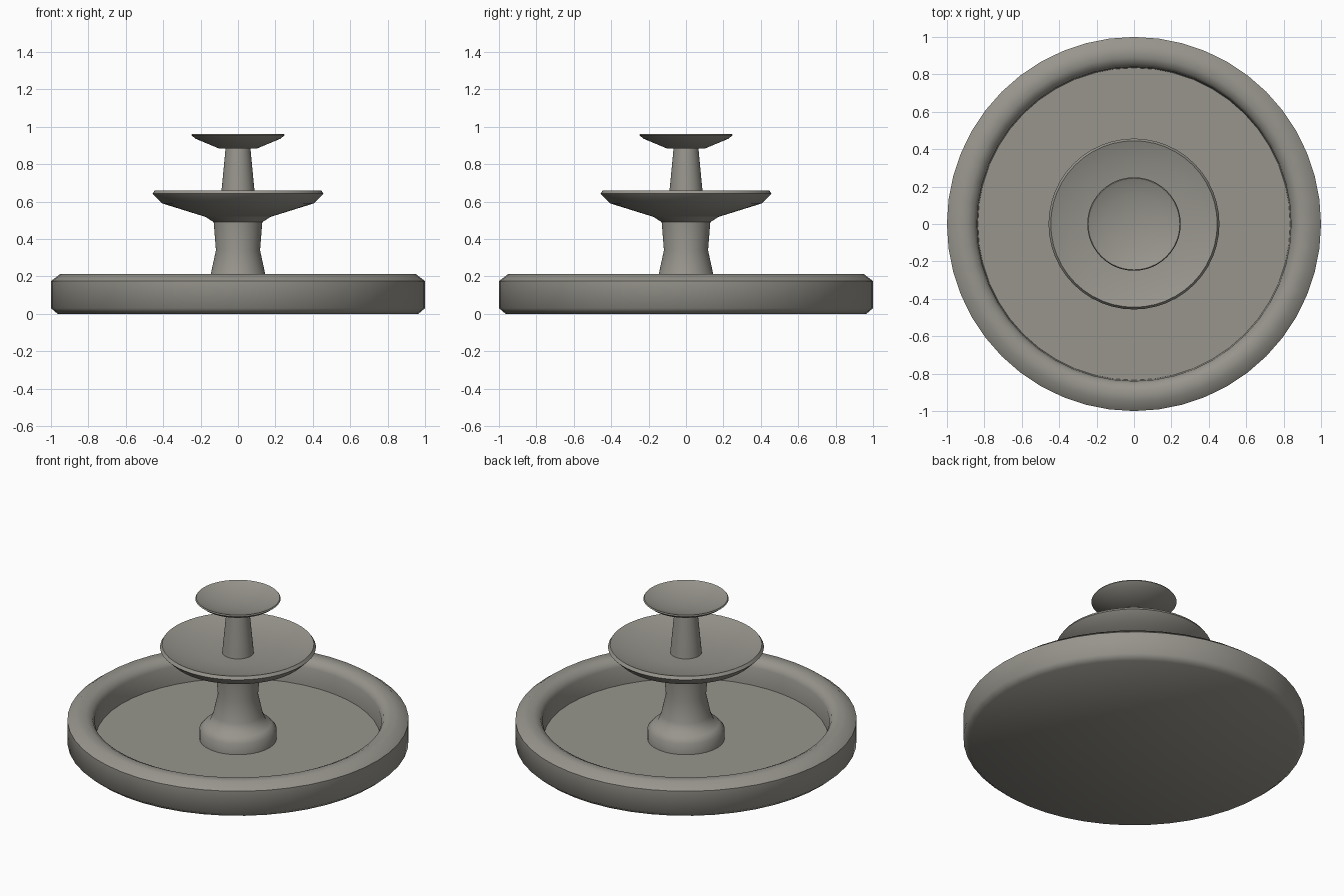
import bpy, bmesh, math

if "Cube" in bpy.data.objects:
    bpy.data.objects.remove(bpy.data.objects["Cube"])

SEGMENTS = 48

stone = bpy.data.materials.new("warm grey stone")
stone.diffuse_color = (0.31, 0.30, 0.265, 1.0)
stone.use_nodes = True
stone.node_tree.nodes["Principled BSDF"].inputs["Base Color"].default_value = stone.diffuse_color


def lathe(name, profile):
    """Spin a closed (radius, height) profile, from axis to axis, around z."""
    bm = bmesh.new()
    rings = []
    for r, z in profile:
        if r == 0:
            rings.append([bm.verts.new((0, 0, z))] * SEGMENTS)
        else:
            rings.append([bm.verts.new((r * math.cos(a), r * math.sin(a), z))
                          for a in (2 * math.pi * i / SEGMENTS for i in range(SEGMENTS))])
    for low, high in zip(rings, rings[1:]):
        for i in range(SEGMENTS):
            j = (i + 1) % SEGMENTS
            corners = [low[i], low[j], high[j], high[i]]
            bm.faces.new(list(dict.fromkeys(corners)))
    bmesh.ops.recalc_face_normals(bm, faces=bm.faces)
    mesh = bpy.data.meshes.new(name)
    bm.to_mesh(mesh)
    bm.free()
    mesh.materials.append(stone)
    obj = bpy.data.objects.new(name, mesh)
    bpy.context.collection.objects.link(obj)
    bpy.ops.object.select_all(action='DESELECT')
    obj.select_set(True)
    bpy.context.view_layer.objects.active = obj
    bpy.ops.object.shade_smooth_by_angle(angle=math.radians(52))
    return obj


# Wide ground basin with a rounded rim and a sunken floor
lathe("basin", [(0, 0), (0.965, 0), (1.0, 0.03), (1.0, 0.175), (0.95, 0.213),
                (0.89, 0.213), (0.855, 0.195), (0.84, 0.165), (0.835, 0.05), (0, 0.05)])

# Pedestal with a stepped foot, a waist and a flare under the bowl
lathe("pedestal", [(0, 0.04), (0.225, 0.04), (0.225, 0.12), (0.195, 0.153), (0.165, 0.165),
                   (0.145, 0.215), (0.118, 0.34), (0.13, 0.49), (0.185, 0.525), (0, 0.535)])

# Middle bowl
lathe("middle_bowl", [(0, 0.52), (0.18, 0.52), (0.405, 0.59), (0.457, 0.642), (0.445, 0.66),
                      (0.43, 0.655), (0.35, 0.63), (0.2, 0.61), (0, 0.605)])

# Tapered upper column
lathe("upper_column", [(0, 0.59), (0.094, 0.59), (0.087, 0.67), (0.066, 0.89), (0, 0.89)])

# Small top bowl
lathe("top_bowl", [(0, 0.885), (0.105, 0.885), (0.225, 0.935), (0.25, 0.955), (0.245, 0.962),
                   (0.235, 0.957), (0.16, 0.935), (0.07, 0.922), (0, 0.92)])
